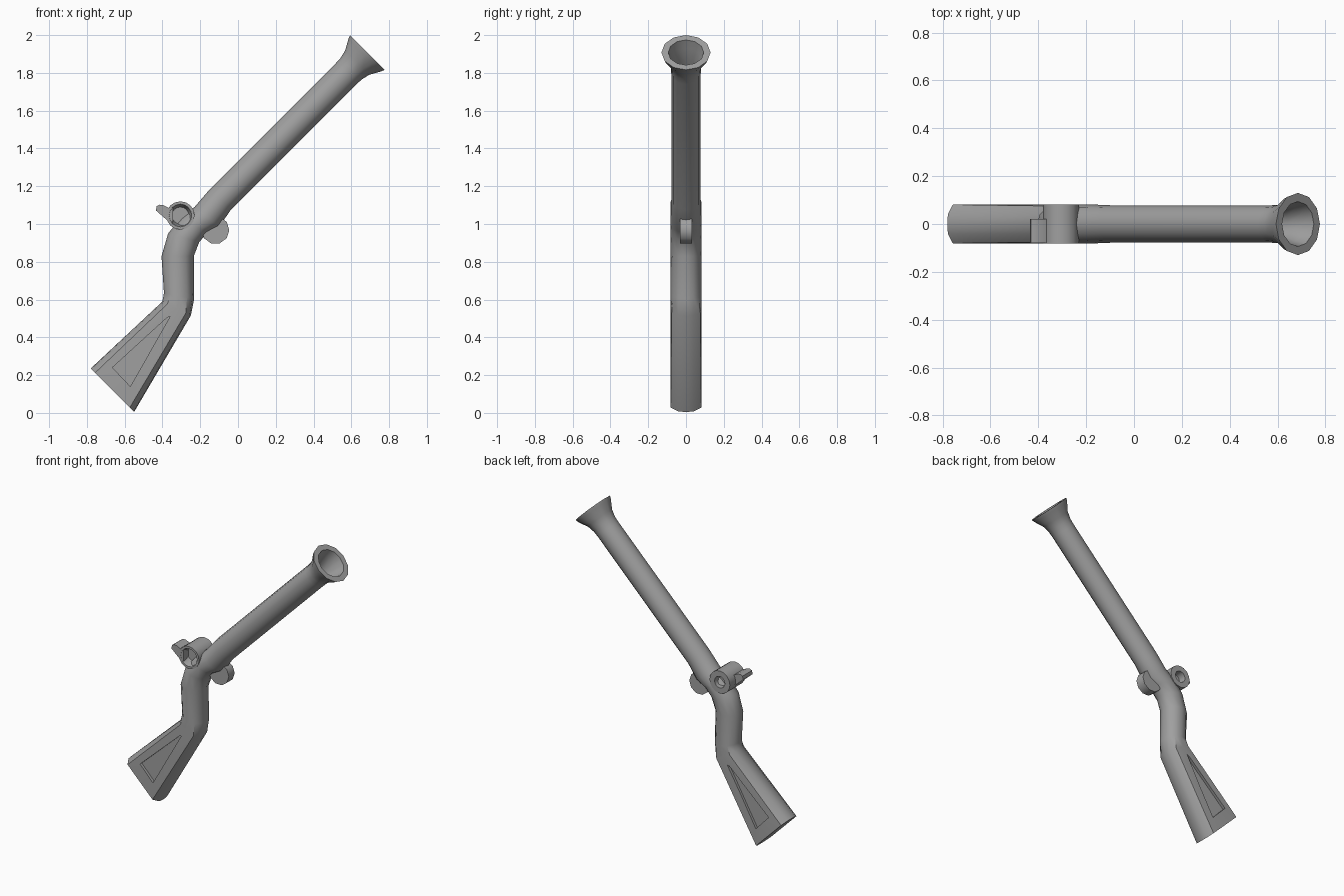
import bpy, bmesh, math
from mathutils import Vector

cube = bpy.data.objects.get("Cube")
if cube:
    bpy.data.objects.remove(cube)

grey = bpy.data.materials.new("plain grey")
grey.use_nodes = True
COLOUR = (0.35, 0.35, 0.35, 1)
grey.diffuse_color = COLOUR
grey.node_tree.nodes["Principled BSDF"].inputs["Base Color"].default_value = COLOUR


def finish(name, bm):
    bmesh.ops.recalc_face_normals(bm, faces=bm.faces)
    mesh = bpy.data.meshes.new(name)
    bm.to_mesh(mesh)
    bm.free()
    mesh.materials.append(grey)
    ob = bpy.data.objects.new(name, mesh)
    bpy.context.collection.objects.link(ob)
    return ob


def smooth(ob, degrees=38):
    bpy.ops.object.select_all(action='DESELECT')
    ob.select_set(True)
    bpy.context.view_layer.objects.active = ob
    bpy.ops.object.shade_smooth_by_angle(angle=math.radians(degrees))


def loft(name, rings):
    """Skin a list of equal-length point rings and cap both ends."""
    bm = bmesh.new()
    loops = [[bm.verts.new(p) for p in ring] for ring in rings]
    for a, b in zip(loops, loops[1:]):
        for i in range(len(a)):
            j = (i + 1) % len(a)
            bm.faces.new((a[i], a[j], b[j], b[i]))
    bm.faces.new(loops[0])
    bm.faces.new(loops[-1])
    return finish(name, bm)


def prism(name, outline, y0, y1):
    """Extrude an x-z outline between two y values."""
    return loft(name, [[(x, y, z) for x, z in outline] for y in (y0, y1)])


# Twelve-sided section, blended from a circle to a flat-sided slab
ROUND = [(1, 0), (.866, .5), (.5, .866), (0, 1)]
SLAB = [(1, 0), (.98, .5), (.8, 1), (0, 1)]


def section(top, bottom, half_width, flat=0.0):
    quarter = [Vector(r).lerp(Vector(s), flat) for r, s in zip(ROUND, SLAB)]
    half = quarter + [Vector((-q.x, q.y)) for q in quarter[-2::-1]]
    full = half + [Vector((q.x, -q.y)) for q in half[-2:0:-1]]
    top, bottom = Vector(top), Vector(bottom)
    mid, arm = (top + bottom) / 2, (top - bottom) / 2
    return [(mid.x + arm.x * q.x, half_width * q.y, mid.y + arm.y * q.x) for q in full]


MOUTH = Vector((.685, 1.908))
ALONG = Vector((1, 1)).normalized()
ACROSS = Vector((-1, 1)).normalized()


def tube(back, radius):
    c = MOUTH - ALONG * back
    return section(c + ACROSS * radius, c - ACROSS * radius, radius)


# Stock, wrist, barrel, flared mouth and bore in one skin
W = .081
body = loft("stock_and_barrel", [
    section((-.78, .235), (-.55, .005), W, 1),
    section((-.40, .59), (-.25, .515), W, .5),
    section((-.392, .635), (-.232, .605), W, .1),
    section((-.405, .83), (-.234, .83), W),
    section((-.37, .95), (-.205, .905), W),
    section((-.305, 1.03), (-.16, .955), W),
    section((-.23, 1.09), (-.10, .985), W),
    tube(1.10, .078), tube(.16, .078), tube(.12, .080), tube(.075, .091),
    tube(.02, .122), tube(0, .13),
    tube(0, .094), tube(.05, .082), tube(.12, .062), tube(.30, .058)])

# Sunken triangular panel on both sides of the stock
panel = [(-.36, .51), (-.375, .505), (-.665, .24), (-.57, .14)]
for name, sign in (("right_panel_cutter", -1), ("left_panel_cutter", 1)):
    cutter = prism(name, panel, sign * .062, sign * .12)
    cutter.hide_render = True
    mod = body.modifiers.new(name, 'BOOLEAN')
    mod.operation = 'DIFFERENCE'
    mod.solver = 'EXACT'
    mod.object = cutter
    bpy.context.view_layer.objects.active = body
    bpy.ops.object.modifier_apply(modifier=name)
    bpy.data.objects.remove(cutter)
smooth(body)


def disc(cx, cz, y, radius, sides):
    return [(cx + radius * math.cos(math.tau * i / sides), y,
             cz + radius * math.sin(math.tau * i / sides)) for i in range(sides)]


# Cross drum above the wrist, dished at both ends
drum = loft("lock_drum", [disc(-.305, 1.045, y, r, 16) for y, r in (
    (-.03, .045), (-.081, .06), (-.081, .075), (.081, .075), (.081, .038), (.03, .036))])
smooth(drum)

# Thumb lever behind the drum
lever = prism("hammer_lever", [
    (-.435, 1.072), (-.43, 1.095), (-.415, 1.102), (-.395, 1.1), (-.365, 1.085),
    (-.345, 1.09), (-.345, 1.01), (-.37, 1.015)], -.08, .02)
smooth(lever, 30)

# Round trigger under the barrel
trigger = loft("trigger_disc", [disc(-.12, .968, y, .074, 10) for y in (-.031, .031)])
smooth(trigger)
